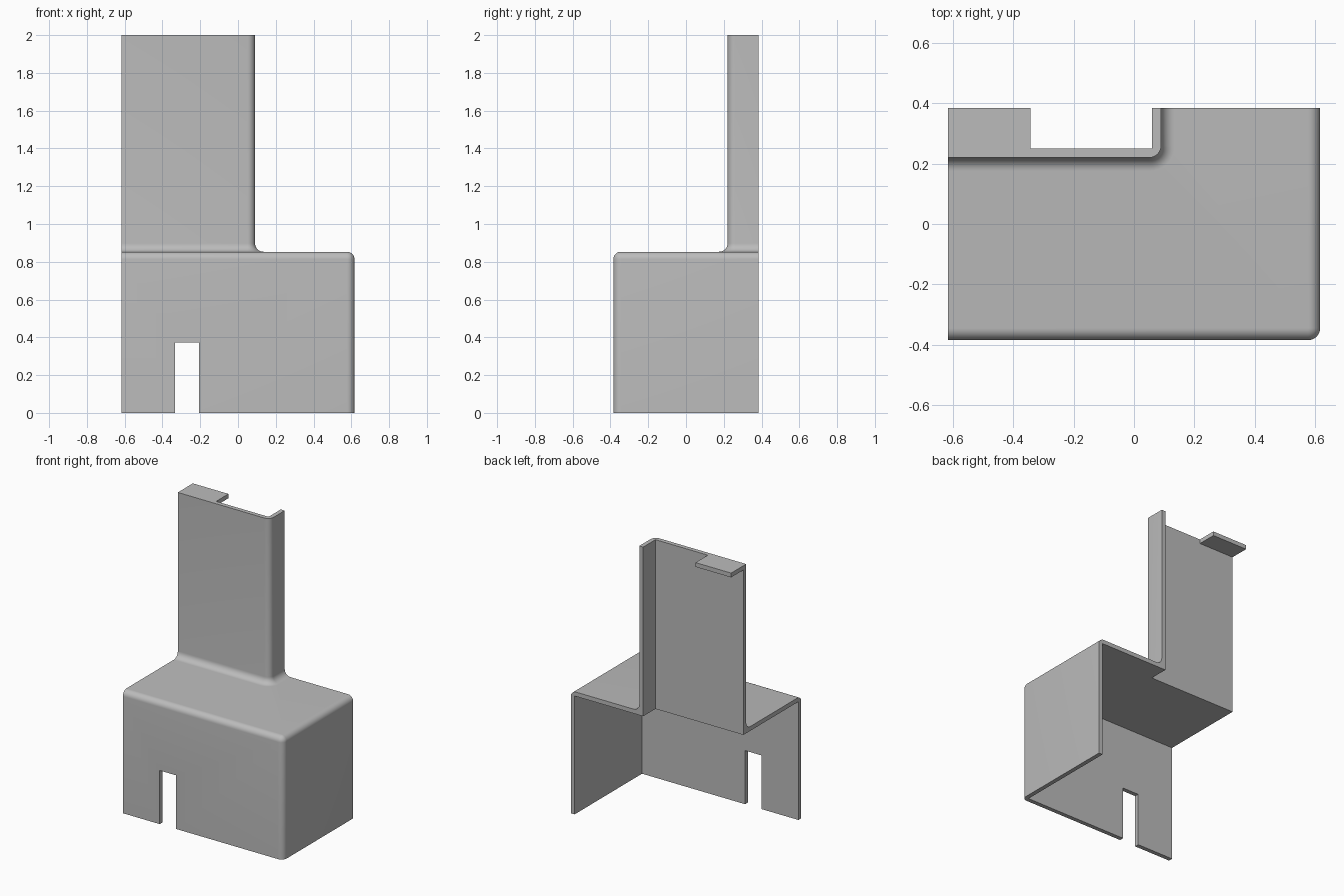
import bpy
import bmesh
from math import sin, cos, pi
from mathutils import Vector

old = bpy.data.objects.get("Cube")
if old:
    bpy.data.objects.remove(old, do_unlink=True)

LEFT, RIGHT, FRONT, BACK = -0.617, 0.617, -0.385, 0.385   # overall plan
STEP, TOP = 0.853, 2.0                                    # heights
NECK_X, NECK_Y = 0.09, 0.22                               # outer faces of the neck
WALL, ROUND, FILLET = 0.03, 0.04, 0.045
ARC = 8

grey = bpy.data.materials.new("sheet grey")
grey.use_nodes = True
grey.diffuse_color = (0.5, 0.5, 0.5, 1)
grey.node_tree.nodes["Principled BSDF"].inputs["Base Color"].default_value = (0.5, 0.5, 0.5, 1)


def outline(x, y, radius, z):
    """Plan path: open side, rounded front corner, back, then the hidden corner."""
    path = [(LEFT, y)]
    for i in range(ARC + 1):
        a = pi / 2 * i / ARC
        path.append((x - radius + radius * sin(a), y + radius - radius * cos(a)))
    path += [(x, BACK), (LEFT, BACK)]
    return [Vector((px, py, z)) for px, py in path]


def box_cutter(name, low, high):
    bm = bmesh.new()
    bmesh.ops.create_cube(bm, size=1)
    for v in bm.verts:
        v.co = [low[i] if v.co[i] < 0 else high[i] for i in range(3)]
    mesh = bpy.data.meshes.new(name)
    bm.to_mesh(mesh)
    bm.free()
    ob = bpy.data.objects.new(name, mesh)
    bpy.context.collection.objects.link(ob)
    ob.hide_render = True
    return ob


# Outer skin: neck, flared fillet, shoulder, rolled edge, skirt
levels = [outline(NECK_X, NECK_Y, ROUND, TOP)]
for i in range(ARC + 1):
    a = pi / 2 * i / ARC
    d = FILLET * (1 - cos(a))
    levels.append(outline(NECK_X + d, NECK_Y - d, ROUND + d, STEP + FILLET * (1 - sin(a))))
for i in range(ARC + 1):
    a = pi / 2 * i / ARC
    d = ROUND * (1 - sin(a))
    levels.append(outline(RIGHT - d, FRONT + d, ROUND - d, STEP - ROUND * (1 - cos(a))))
levels.append(outline(RIGHT, FRONT, ROUND, 0))

bm = bmesh.new()
rings = [[bm.verts.new(p) for p in level] for level in levels]
# fillet levels run from the neck down to the shoulder
for upper, lower in zip(rings, rings[1:]):
    for j in range(len(upper) - 3 + 1):
        bm.faces.new((upper[j], lower[j], lower[j + 1], upper[j + 1]))
bm.faces.new(rings[0])                                        # top
bm.faces.new(rings[-1][::-1])                                 # bottom
bm.faces.new([r[0] for r in rings[::-1]] + [rings[0][-1], rings[-1][-1]])   # open side
bm.faces.new([r[-2] for r in rings] + [rings[-1][-1], rings[0][-1]])  # back
# the hidden corner only needs its two end points
bmesh.ops.delete(bm, geom=[r[-1] for r in rings[1:-1]], context='VERTS')
bmesh.ops.remove_doubles(bm, verts=bm.verts[:], dist=0.0001)
bmesh.ops.recalc_face_normals(bm, faces=bm.faces[:])
mesh = bpy.data.meshes.new("cover")
bm.to_mesh(mesh)
bm.free()
mesh.materials.append(grey)
cover = bpy.data.objects.new("cover", mesh)
bpy.context.collection.objects.link(cover)

# Hollow the inside and cut the openings
neck_x, neck_y = NECK_X - WALL, NECK_Y + WALL
cutters = [
    box_cutter("skirt_cavity", (-1, FRONT + WALL, -1), (RIGHT - WALL, 1, STEP - WALL)),
    box_cutter("neck_cavity", (-1, neck_y, 0.5), (neck_x, 1, TOP - WALL)),
    box_cutter("top_opening", (-0.343, neck_y, 1.5), (neck_x, 1, 3)),
    box_cutter("cable_notch", (-0.333, -1, -1), (-0.206, 0, 0.373)),
]
for cutter in cutters:
    mod = cover.modifiers.new(cutter.name, 'BOOLEAN')
    mod.operation = 'DIFFERENCE'
    mod.solver = 'EXACT'
    mod.object = cutter

bpy.context.view_layer.objects.active = cover
cover.select_set(True)
for cutter in cutters:
    bpy.ops.object.modifier_apply(modifier=cutter.name)
    bpy.data.objects.remove(cutter, do_unlink=True)
bpy.ops.object.shade_smooth_by_angle(angle=pi / 6)
